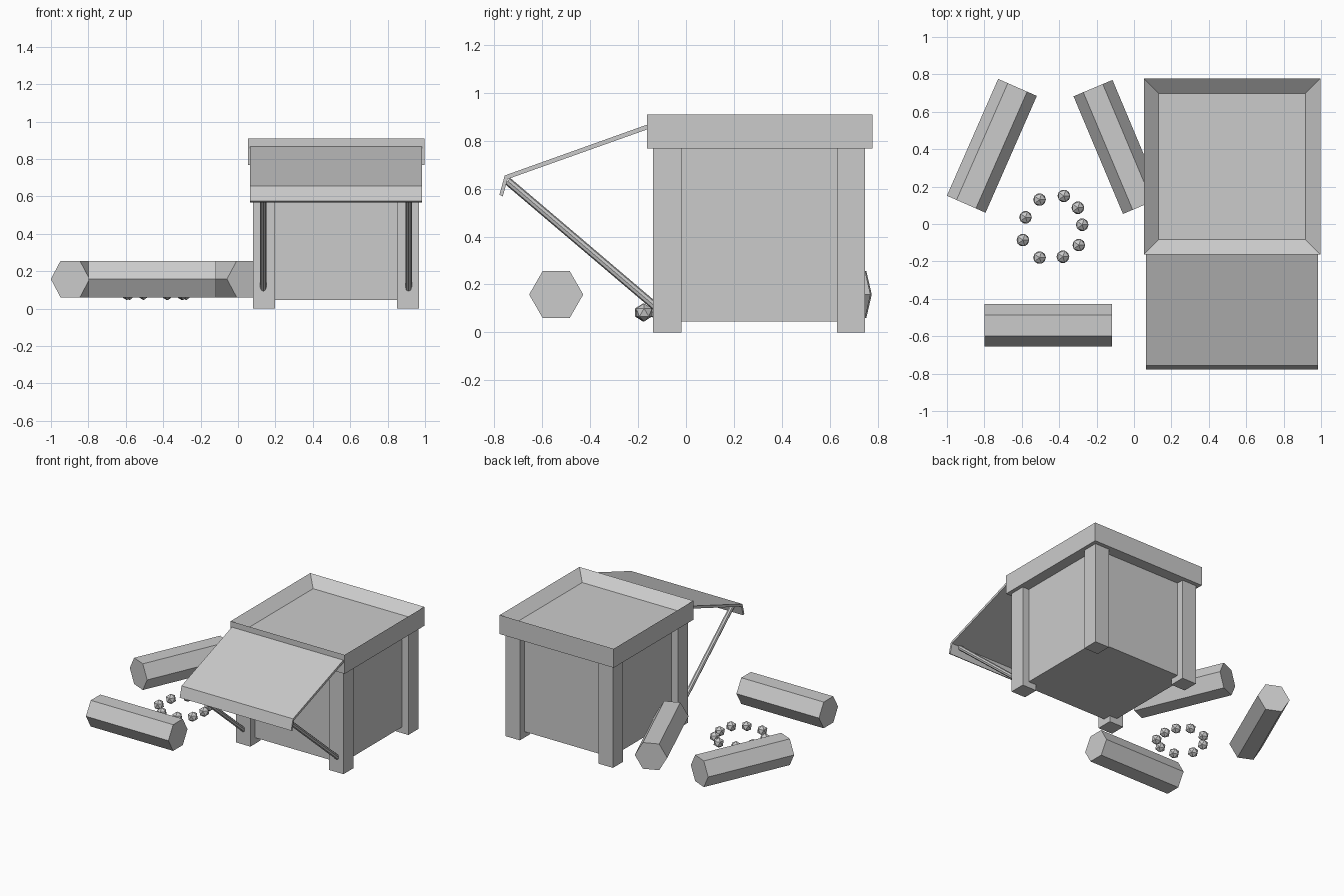
import bpy, bmesh, math
from mathutils import Vector, Matrix

if "Cube" in bpy.data.objects:
    bpy.data.objects.remove(bpy.data.objects["Cube"])


def finish(name, bm):
    bmesh.ops.recalc_face_normals(bm, faces=bm.faces)
    me = bpy.data.meshes.new(name)
    bm.to_mesh(me)
    bm.free()
    ob = bpy.data.objects.new(name, me)
    bpy.context.collection.objects.link(ob)
    return ob


def box_bm(lo, hi):
    lo, hi = Vector(lo), Vector(hi)
    bm = bmesh.new()
    bmesh.ops.create_cube(bm, size=1, matrix=Matrix.Translation((lo + hi) / 2)
                          @ Matrix.Diagonal((*(hi - lo), 1)))
    return bm


def rod(name, a, b, radius, sides, spin=0):
    """Prism running from a to b."""
    a, b = Vector(a), Vector(b)
    bm = bmesh.new()
    bmesh.ops.create_cone(
        bm, cap_ends=True, segments=sides, radius1=radius, radius2=radius,
        depth=(b - a).length,
        matrix=Matrix.Translation((a + b) / 2)
        @ (b - a).to_track_quat('Z', 'Y').to_matrix().to_4x4()
        @ Matrix.Rotation(spin, 4, 'Z'))
    return finish(name, bm)


# Crate body and corner legs
finish("crate_body", box_bm((0.135, -0.08, 0.045), (0.915, 0.695, 0.80)))
for side, x in (("left", 0.08), ("right", 0.85)):
    for end, y in (("front", -0.137), ("back", 0.63)):
        finish(f"{end}_{side}_leg", box_bm((x, y, 0), (x + 0.118, y + 0.118, 0.78)))

# Lid with recessed top
bm = box_bm((0.053, -0.163, 0.767), (0.996, 0.778, 0.909))
top = max(bm.faces, key=lambda f: f.calc_center_median().z)
bmesh.ops.inset_region(bm, faces=[top], thickness=0.112)
bmesh.ops.translate(bm, verts=top.verts, vec=(0, 0, -0.065))
finish("crate_lid", bm)

# Awning: bent sheet profile extruded along x
profile = [(-0.155, 0.870), (-0.757, 0.655), (-0.779, 0.575),
           (-0.765, 0.568), (-0.745, 0.640), (-0.155, 0.850)]
bm = bmesh.new()
face = bm.faces.new([bm.verts.new((0.063, y, z)) for y, z in profile])
ext = bmesh.ops.extrude_face_region(bm, geom=[face])
bmesh.ops.translate(bm, vec=(0.922, 0, 0),
                    verts=[v for v in ext["geom"] if isinstance(v, bmesh.types.BMVert)])
if not face.is_valid or len(bm.faces) == 7:
    bm.faces.new([v for v in bm.verts][:6])
finish("awning", bm)

# Awning struts
for side, x in (("left", 0.135), ("right", 0.912)):
    rod(f"{side}_strut", (x, -0.745, 0.632), (x, -0.125, 0.105), 0.017, 8)

# Hexagonal log seats around the fire ring
logs = {"front_log": ((-0.458, -0.542), 0),
        "left_log": ((-0.76, 0.418), 66.3),
        "right_log": ((-0.087, 0.412), -67.2)}
for name, ((x, y), angle) in logs.items():
    bm = bmesh.new()
    bmesh.ops.create_cone(
        bm, cap_ends=True, segments=6, radius1=0.113, radius2=0.113, depth=0.682,
        matrix=Matrix.Translation((x, y, 0.158))
        @ Matrix.Rotation(math.radians(angle), 4, 'Z')
        @ Matrix.Rotation(math.pi / 2, 4, 'Y')
        @ Matrix.Rotation(math.pi / 2, 4, 'Z'))
    # turn the section so that a flat faces up
    zs = [v.co.z for v in bm.verts]
    if max(zs) - min(zs) > 0.21:
        axis = Vector((math.cos(math.radians(angle)), math.sin(math.radians(angle)), 0))
        bmesh.ops.rotate(bm, verts=bm.verts, cent=(x, y, 0.158),
                         matrix=Matrix.Rotation(math.radians(30), 3, axis))
    finish(name, bm)

# Ring of fire stones
stones = [(-0.505, 0.13), (-0.375, 0.15), (-0.30, 0.087), (-0.277, -0.004), (-0.295, -0.113),
          (-0.38, -0.175), (-0.505, -0.18), (-0.594, -0.086), (-0.58, 0.036)]
for i, (x, y) in enumerate(stones):
    bm = bmesh.new()
    bmesh.ops.create_icosphere(bm, subdivisions=1, radius=0.038,
                               matrix=Matrix.Translation((x, y, 0.083)))
    finish(f"fire_stone_{i + 1}", bm)
